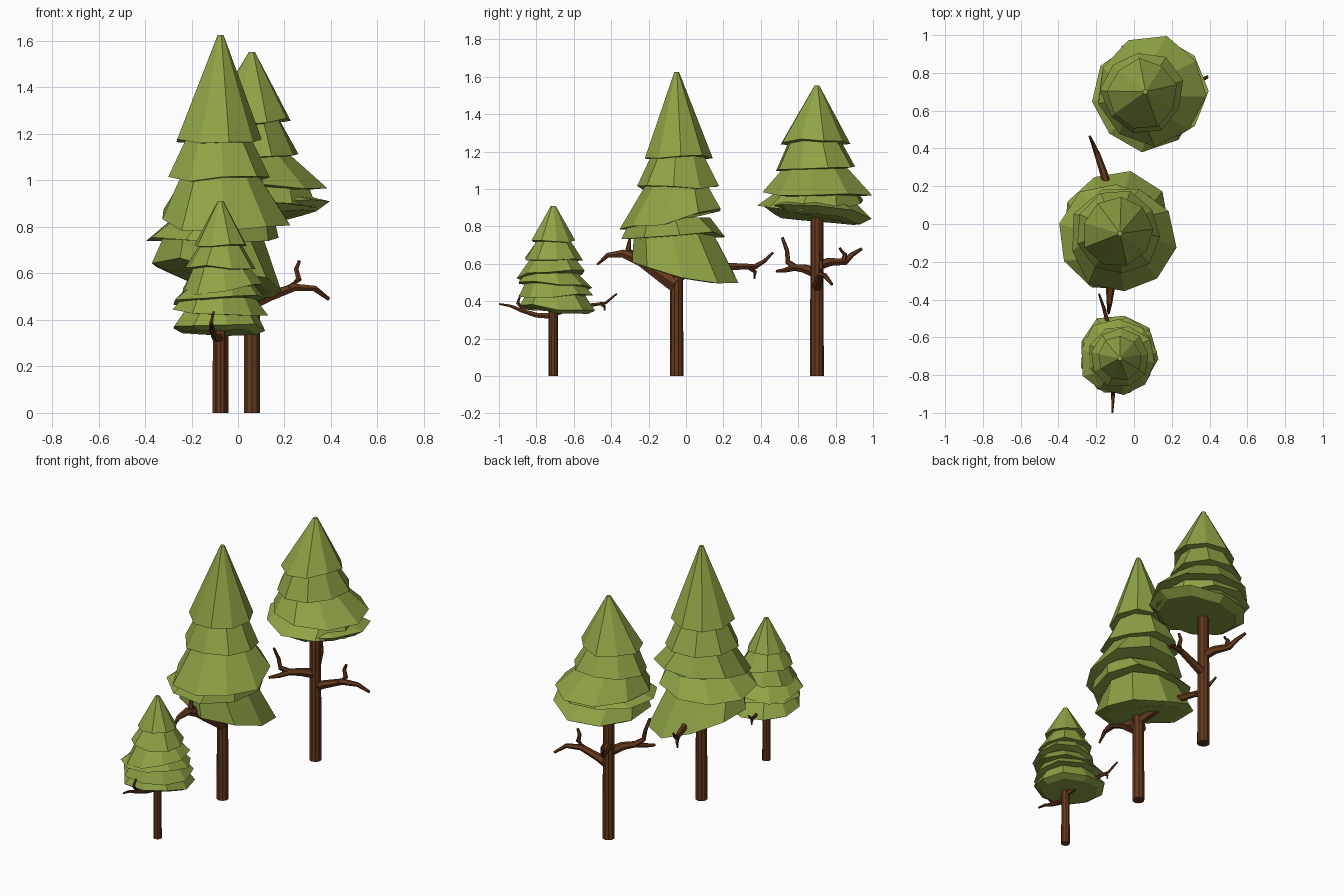
import bpy, bmesh, math, random
from mathutils import Vector

random.seed(4)


def material(name, color):
    m = bpy.data.materials.new(name)
    m.diffuse_color = color
    return m


GREEN = material("foliage", (0.27, 0.37, 0.06, 1))
BROWN = material("bark", (0.13, 0.04, 0.012, 1))


def loft(name, rings, mat):
    """Bridge equal-sized rings of points and cap both ends."""
    bm = bmesh.new()
    loops = [[bm.verts.new(p) for p in ring] for ring in rings]
    n = len(loops[0])
    for a, b in zip(loops, loops[1:]):
        for i in range(n):
            j = (i + 1) % n
            bm.faces.new((a[i], a[j], b[j], b[i]))
    bm.faces.new(loops[0])
    bm.faces.new(loops[-1])
    bmesh.ops.recalc_face_normals(bm, faces=bm.faces)
    me = bpy.data.meshes.new(name)
    bm.to_mesh(me)
    bm.free()
    me.materials.append(mat)
    ob = bpy.data.objects.new(name, me)
    bpy.context.collection.objects.link(ob)


def tier(name, top, center, r, tilt, depth, sides=9):
    """Flared skirt: top ring (x, y, z, r), tilted uneven rim, tucked-in underside."""
    phase = random.uniform(0, 2 * math.pi / sides)
    tx, ty, tz, tr = top
    cx, cy, cz = center
    upper, rim, under = [], [], []
    for i in range(sides):
        a = phase + 2 * math.pi * i / sides
        c, s = math.cos(a), math.sin(a)
        k = r * random.uniform(0.98, 1.08)
        dz = tilt[0] * k * c + tilt[1] * k * s + random.uniform(-0.06, 0.06) * r
        upper.append((tx + tr * c, ty + tr * s, tz))
        rim.append((cx + k * c, cy + k * s, cz + dz))
        under.append((cx + 0.8 * k * c, cy + 0.8 * k * s, cz + 0.8 * dz - depth))
    loft(name, [upper, rim, under], GREEN)


def branch(name, path, r0, r1, sides=6):
    """Tapered bent tube along a path."""
    pts = [Vector(p) for p in path]
    rings = []
    for i, p in enumerate(pts):
        d = (pts[min(i + 1, len(pts) - 1)] - pts[max(i - 1, 0)]).normalized()
        ref = Vector((0, 0, 1)) if abs(d.z) < 0.9 else Vector((1, 0, 0))
        u = d.cross(ref).normalized()
        v = d.cross(u)
        r = r0 + (r1 - r0) * i / (len(pts) - 1)
        rings.append([p + r * (u * math.cos(a) + v * math.sin(a))
                      for a in (2 * math.pi * k / sides for k in range(sides))])
    loft(name, rings, BROWN)


def tree(name, x, y, height, trunk_r, tiers, depth, branches, twig):
    """tiers: (cx, cy, z, radius, tilt_x, tilt_y), from the top down."""
    branch(name + "_trunk", [(x, y, 0), (x, y, height * 0.75)], trunk_r, trunk_r * 0.9, 10)
    top = (x, y, height, 0.013)
    for i, (cx, cy, z, r, sx, sy) in enumerate(tiers):
        last = i == len(tiers) - 1
        tier(f"{name}_foliage_{i + 1}", top, (cx, cy, z), r, (sx, sy),
             depth if last else depth * 0.15)
        top = (cx, cy, z + 0.06 * r, r * 0.78)
    for i, (path, thick) in enumerate(branches):
        branch(f"{name}_branch_{i + 1}", path, thick, twig)


# Small front tree
tree("small_tree", -0.075, -0.71, 0.91, 0.026, [
    (-0.075, -0.71, 0.72, 0.115, 0, 0),
    (-0.075, -0.71, 0.625, 0.15, -0.05, 0),
    (-0.07, -0.72, 0.54, 0.18, 0.1, 0.1),
    (-0.085, -0.705, 0.485, 0.2, 0.05, -0.08),
    (-0.08, -0.70, 0.435, 0.195, -0.05, 0.05),
    (-0.085, -0.69, 0.37, 0.205, -0.04, -0.05)], 0.022, [
    ([(-0.075, -0.71, 0.32), (-0.1, -0.8, 0.325), (-0.11, -0.88, 0.35),
      (-0.112, -0.94, 0.375), (-0.115, -1.0, 0.385)], 0.018),
    ([(-0.11, -0.86, 0.35), (-0.115, -0.9, 0.39), (-0.105, -0.885, 0.435)], 0.012),
    ([(-0.075, -0.71, 0.33), (-0.11, -0.6, 0.37), (-0.145, -0.5, 0.38),
      (-0.165, -0.43, 0.39), (-0.185, -0.37, 0.44)], 0.016),
    ([(-0.155, -0.46, 0.39), (-0.162, -0.435, 0.37), (-0.163, -0.435, 0.35)], 0.01)], 0.005)

# Large middle tree
tree("large_tree", -0.075, -0.05, 1.625, 0.036, [
    (-0.085, -0.043, 1.17, 0.182, 0, 0),
    (-0.08, -0.047, 1.01, 0.215, 0, 0.02),
    (-0.06, -0.085, 0.83, 0.275, 0, 0.22),
    (-0.11, -0.065, 0.75, 0.275, 0.0, 0.03),
    (-0.09, 0.0, 0.58, 0.28, -0.22, -0.18)], 0.015, [
    ([(-0.075, -0.05, 0.49), (-0.1, -0.13, 0.54), (-0.115, -0.24, 0.615),
      (-0.125, -0.34, 0.655), (-0.13, -0.42, 0.645), (-0.135, -0.475, 0.595)], 0.05),
    ([(-0.115, -0.26, 0.63), (-0.12, -0.31, 0.67), (-0.12, -0.3, 0.74)], 0.03),
    ([(-0.075, -0.05, 0.53), (-0.12, 0.12, 0.59), (-0.16, 0.27, 0.585),
      (-0.195, 0.37, 0.585), (-0.215, 0.42, 0.615), (-0.235, 0.465, 0.66)], 0.03),
    ([(-0.18, 0.34, 0.58), (-0.195, 0.37, 0.555), (-0.195, 0.365, 0.52)], 0.014)], 0.006)

# Tall bare-trunked back tree
tree("back_tree", 0.06, 0.70, 1.553, 0.037, [
    (0.045, 0.688, 1.25, 0.178, 0.06, 0),
    (0.045, 0.695, 1.11, 0.212, 0.04, 0.05),
    (0.09, 0.705, 0.97, 0.28, 0.0, -0.03),
    (0.06, 0.68, 0.92, 0.28, -0.08, 0.0),
    (0.1, 0.70, 0.87, 0.275, 0.1, -0.08)], 0.035, [
    ([(0.06, 0.70, 0.47), (0.13, 0.705, 0.5), (0.24, 0.72, 0.54),
      (0.33, 0.745, 0.535), (0.39, 0.78, 0.49)], 0.03),
    ([(0.22, 0.715, 0.535), (0.262, 0.72, 0.575), (0.25, 0.722, 0.62),
      (0.265, 0.722, 0.655)], 0.018),
    ([(0.06, 0.70, 0.55), (0.01, 0.63, 0.575), (-0.04, 0.58, 0.58),
      (-0.08, 0.53, 0.565), (-0.12, 0.485, 0.56)], 0.03),
    ([(-0.04, 0.585, 0.58), (-0.08, 0.545, 0.61), (-0.09, 0.54, 0.67),
      (-0.105, 0.515, 0.74)], 0.018),
    ([(0.06, 0.70, 0.59), (0.03, 0.77, 0.61), (-0.01, 0.85, 0.61),
      (-0.035, 0.89, 0.65), (-0.06, 0.94, 0.68)], 0.03),
    ([(0.0, 0.84, 0.61), (0.0, 0.85, 0.65), (0.0, 0.82, 0.685)], 0.016)], 0.008)
